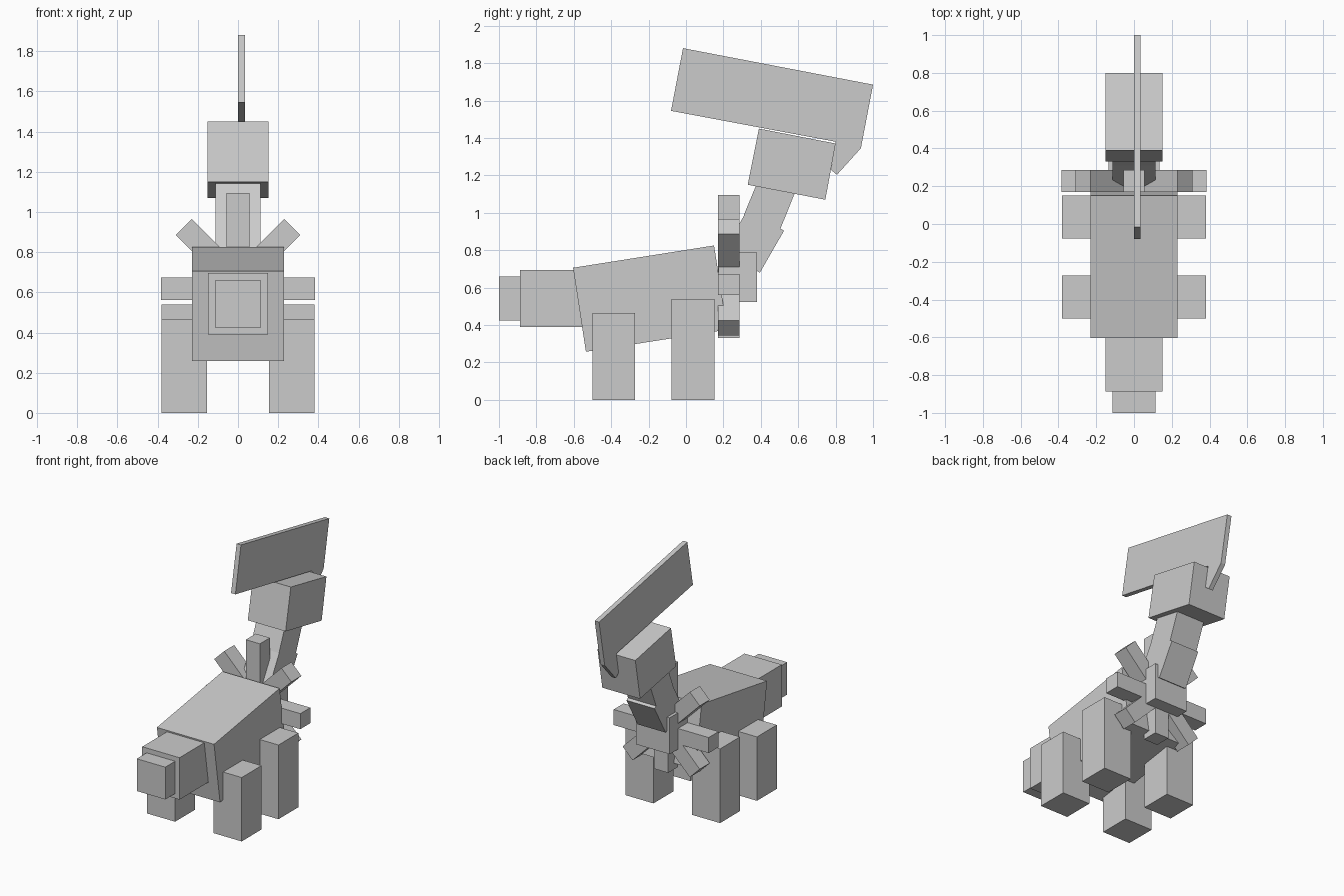
import bpy, bmesh
from math import radians
from mathutils import Matrix

cube = bpy.data.objects.get("Cube")
if cube:
    bpy.data.objects.remove(cube, do_unlink=True)

# Single plain grey
grey = bpy.data.materials.new("plain_grey")
grey.use_nodes = True
colour = (0.6, 0.6, 0.6, 1)
grey.diffuse_color = colour
grey.node_tree.nodes["Principled BSDF"].inputs["Base Color"].default_value = colour


def finish(name, bm):
    bmesh.ops.recalc_face_normals(bm, faces=bm.faces)
    mesh = bpy.data.meshes.new(name)
    bm.to_mesh(mesh)
    bm.free()
    mesh.materials.append(grey)
    obj = bpy.data.objects.new(name, mesh)
    bpy.context.collection.objects.link(obj)
    return obj


def box(name, centre, size, turn=0):
    """Box turned about the y axis by some degrees."""
    bm = bmesh.new()
    matrix = (Matrix.Translation(centre) @ Matrix.Rotation(radians(turn), 4, 'Y')
              @ Matrix.Diagonal((*size, 1)))
    bmesh.ops.create_cube(bm, size=1, matrix=matrix)
    return finish(name, bm)


def slab(name, profile, x0, x1):
    """Side profile of (y, z) points extruded from x0 to x1."""
    bm = bmesh.new()
    face = bm.faces.new([bm.verts.new((x0, y, z)) for y, z in profile])
    out = bmesh.ops.extrude_face_region(bm, geom=[face])
    verts = [v for v in out["geom"] if isinstance(v, bmesh.types.BMVert)]
    bmesh.ops.translate(bm, verts=verts, vec=(x1 - x0, 0, 0))
    return finish(name, bm)


# Sloping body, head and snout
slab("body", [(-.604, .706), (.15, .825), (.22, .375), (-.535, .257)], -.23, .23)
box("head", (0, -.69, .5425), (.30, .394, .305))
box("snout", (0, -.93, .5425), (.23, .14, .235))

# Legs
for side, label in ((1, "left"), (-1, "right")):
    box("front_leg_" + label, (side * .268, -.387, .2325), (.225, .228, .465))
    box("rear_leg_" + label, (side * .268, .037, .27), (.225, .23, .54))

# Crossed spokes around the rear hub
arm = (.113, .115, .765)
box("spoke_upright", (0, .228, .7125), arm)
box("spoke_level", (0, .228, .6175), arm, 90)
for turn, label in ((45, "a"), (-45, "b")):
    box("spoke_diagonal_" + label, (0, .228, .655), arm, turn)
box("hub", (0, .277, .655), (.27, .206, .265))

# Tail links rising to the block
slab("tail_lower", [(.33, 1.02), (.524, .904), (.395, .68), (.20, .79)], -.113, .113)
slab("tail_upper", [(.31, .99), (.505, .915), (.62, 1.20), (.43, 1.28)], -.113, .113)
slab("tail_block", [(.39, 1.45), (.80, 1.37), (.745, 1.07), (.33, 1.15)], -.152, .152)

# Thin hooked blade
slab("blade", [(-.016, 1.88), (1.0, 1.685), (.935, 1.345), (.807, 1.203),
               (.775, 1.23), (.80, 1.38), (-.08, 1.545)], 0, .035)
